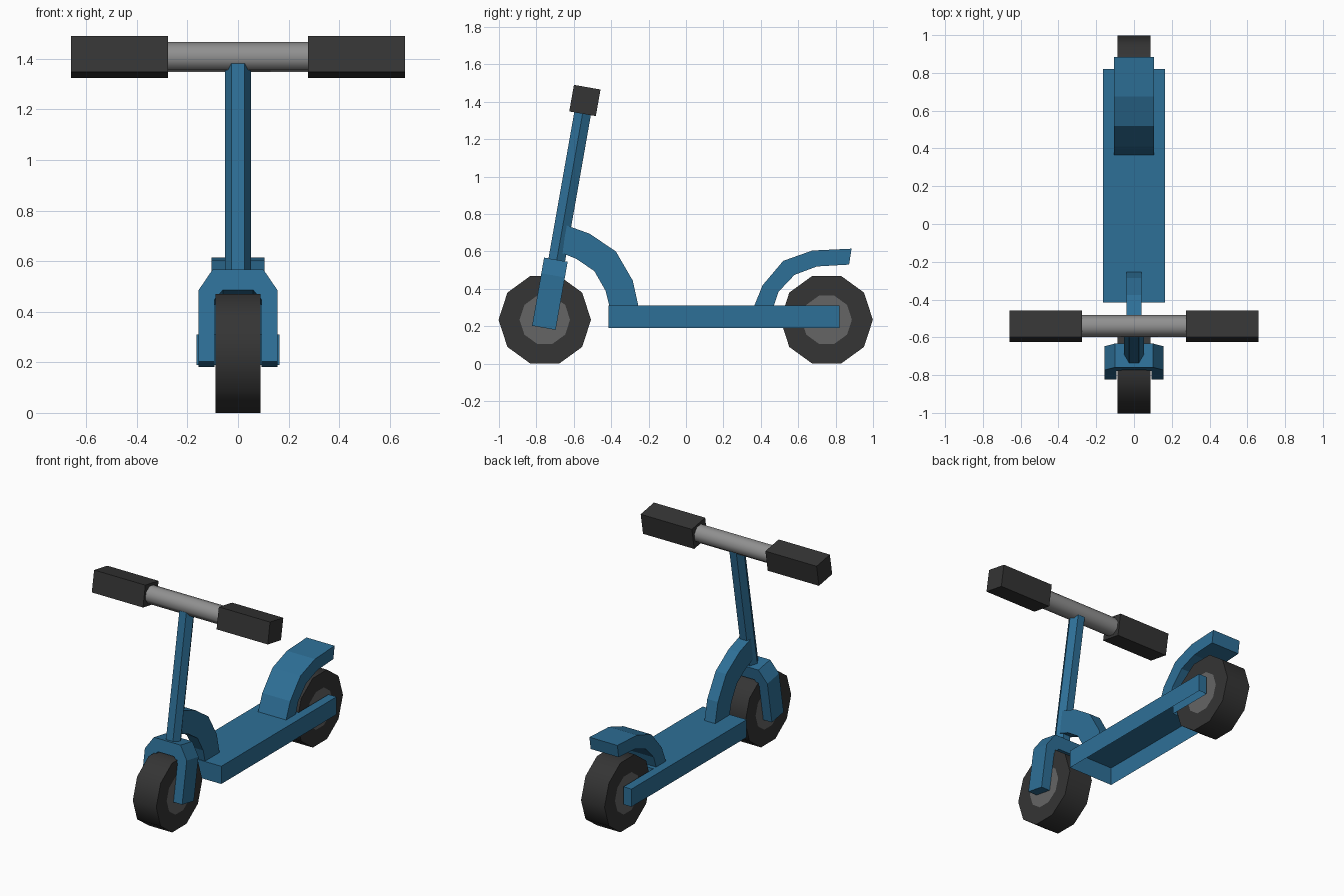
import bpy, bmesh
from math import cos, sin, pi, radians
from mathutils import Matrix, Vector

cube = bpy.data.objects.get("Cube")
if cube:
    bpy.data.objects.remove(cube, do_unlink=True)


def material(name, r, g, b):
    m = bpy.data.materials.new(name)
    m.use_nodes = True
    m.diffuse_color = (r, g, b, 1)
    node = next(n for n in m.node_tree.nodes if n.type == 'BSDF_PRINCIPLED')
    node.inputs["Base Color"].default_value = (r, g, b, 1)
    node.inputs["Roughness"].default_value = 0.7
    return m


BLUE = material("blue paint", 0.027, 0.16, 0.31)
RUBBER = material("dark rubber", 0.035, 0.035, 0.035)
HUB = material("hub grey", 0.13, 0.13, 0.13)
STEEL = material("steel grey", 0.28, 0.28, 0.28)

# Which 3D axes a profile's two coordinates and its depth run along
AXES = {'X': lambda a, b, d: (d, a, b),
        'Y': lambda a, b, d: (a, d, b),
        'Z': lambda a, b, d: (a, b, d)}

# Steering frame: origin at the fork foot, leaning backwards
STEER = Matrix.Translation((0, -0.76, 0.192)) @ Matrix.Rotation(radians(-10), 4, 'X')


def ngon(sides, radius, y=0, z=0, turn=0):
    return [(y + radius * cos(2 * pi * i / sides + turn),
             z + radius * sin(2 * pi * i / sides + turn)) for i in range(sides)]


def extrude(name, profile, axis, lo, hi, mat, frame=None, hub=0, open_bottom=False, smooth=False):
    """Extrude a closed profile from lo to hi along an axis."""
    bm = bmesh.new()
    ends = [[bm.verts.new(AXES[axis](a, b, d)) for a, b in profile] for d in (lo, hi)]
    caps = [bm.faces.new(ends[1])]
    if not open_bottom:
        caps.append(bm.faces.new(ends[0][::-1]))
    n = len(profile)
    for i in range(n):
        j = (i + 1) % n
        bm.faces.new((ends[0][i], ends[0][j], ends[1][j], ends[1][i]))
    bmesh.ops.recalc_face_normals(bm, faces=bm.faces[:])
    if hub:  # inset both caps and colour the centre
        bmesh.ops.inset_individual(bm, faces=caps, thickness=hub)
        for f in caps:
            f.material_index = 1
    if frame:
        bm.transform(frame)
    mesh = bpy.data.meshes.new(name)
    bm.to_mesh(mesh)
    bm.free()
    mesh.materials.append(mat)
    if hub:
        mesh.materials.append(HUB)
    obj = bpy.data.objects.new(name, mesh)
    bpy.context.collection.objects.link(obj)
    if smooth:
        bpy.ops.object.select_all(action='DESELECT')
        obj.select_set(True)
        bpy.context.view_layer.objects.active = obj
        bpy.ops.object.shade_smooth_by_angle(angle=radians(50))
    return obj


def mirrored(half):
    """Complete a profile given on its +x side."""
    return half + [(-x, y) for x, y in reversed(half)]


# Wheels
for name, y in (("front_wheel", -0.755), ("rear_wheel", 0.752)):
    extrude(name, ngon(10, 0.247, y, 0.235), 'X', -0.088, 0.088, RUBBER, hub=0.112, smooth=True)

# Deck: hollow underneath, with a slot for the rear wheel
deck = mirrored([(0.165, -0.415), (0.165, 0.82), (0.105, 0.82), (0.105, 0.5)])
deck = deck[:4] + deck[4:]
extrude("deck", deck, 'Z', 0.19, 0.31, BLUE, open_bottom=True)

# Rear mudguard
extrude("rear_fender",
        [(0.365, 0.31), (0.41, 0.42), (0.52, 0.55), (0.675, 0.605), (0.885, 0.615),
         (0.872, 0.53), (0.70, 0.52), (0.58, 0.475), (0.495, 0.385), (0.47, 0.31)],
        'X', -0.105, 0.105, BLUE)

# Curved brace between stem and deck
extrude("stem_brace",
        [(-0.64, 0.74), (-0.515, 0.695), (-0.375, 0.6), (-0.285, 0.445), (-0.255, 0.31),
         (-0.41, 0.31), (-0.43, 0.39), (-0.49, 0.495), (-0.585, 0.56), (-0.66, 0.59)],
        'X', -0.04, 0.04, BLUE)

# Fork: chamfered arch over the front wheel
fork = mirrored([(0.092, 0), (0.157, 0), (0.157, 0.285), (0.1, 0.37)])
arch = [(-0.092, 0.25), (-0.06, 0.287), (0.06, 0.287), (0.092, 0.25)]
extrude("front_fork", fork + arch, 'Y', -0.064, 0.064, BLUE, frame=STEER)

# Stem, handlebar and grips
extrude("stem", ngon(6, 0.052), 'Z', 0.34, 1.225, BLUE,
        frame=STEER @ Matrix.Translation((0, 0.005, 0)))
bar_frame = STEER @ Matrix.Translation((0, 0.005, 1.235))
extrude("handlebar", ngon(8, 0.06, turn=pi / 8), 'X', -0.3, 0.3, STEEL, frame=bar_frame, smooth=True)
for name, lo, hi in (("left_grip", 0.276, 0.66), ("right_grip", -0.66, -0.276)):
    extrude(name, ngon(4, 0.102, turn=pi / 4), 'X', lo, hi, RUBBER, frame=bar_frame)
